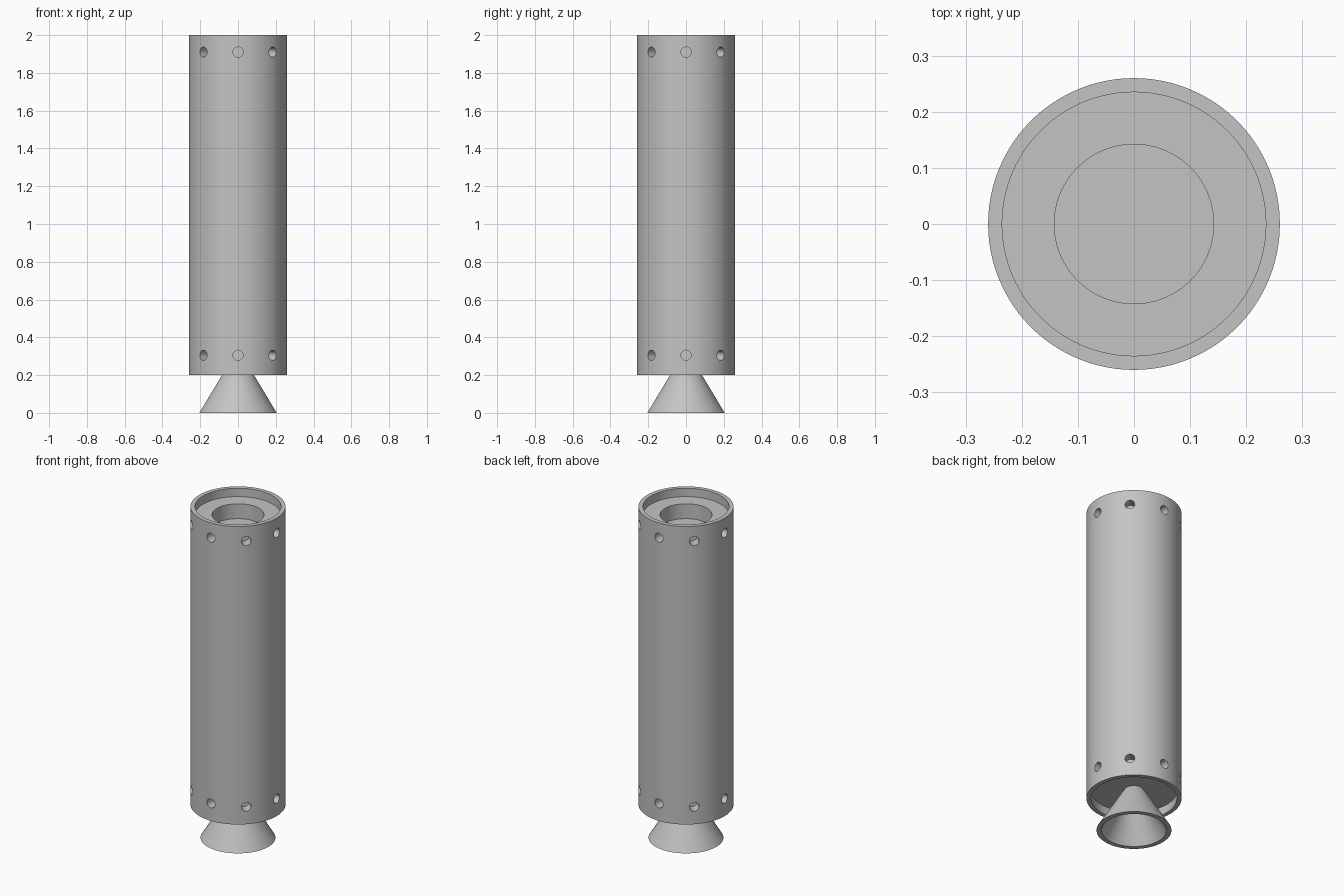
import bpy, bmesh
from math import radians
from mathutils import Matrix, Vector

cube = bpy.data.objects.get("Cube")
if cube:
    bpy.data.objects.remove(cube, do_unlink=True)

GREY = (0.55, 0.55, 0.55, 1)
metal = bpy.data.materials.new("light_grey_metal")
metal.use_nodes = True
metal.diffuse_color = GREY
metal.node_tree.nodes["Principled BSDF"].inputs["Base Color"].default_value = GREY

R_OUT, R_IN, R_BORE = 0.26, 0.235, 0.142
BOTTOM, TOP, RECESS, PLUG = 0.2, 2.0, 0.05, 0.11


def make_object(name, bm):
    bmesh.ops.recalc_face_normals(bm, faces=bm.faces)
    mesh = bpy.data.meshes.new(name)
    bm.to_mesh(mesh)
    bm.free()
    mesh.materials.append(metal)
    obj = bpy.data.objects.new(name, mesh)
    bpy.context.collection.objects.link(obj)
    return obj


def lathe(name, profile, steps=96):
    """Turn a closed (radius, height) profile about the z axis."""
    bm = bmesh.new()
    verts = [bm.verts.new((r, 0, z)) for r, z in profile]
    edges = [bm.edges.new((a, b)) for a, b in zip(verts, verts[1:] + verts[:1])]
    bmesh.ops.spin(bm, geom=verts + edges, cent=(0, 0, 0), axis=(0, 0, 1),
                   angle=radians(360), steps=steps)
    bmesh.ops.remove_doubles(bm, verts=bm.verts, dist=1e-5)
    # Drop slivers left on the axis
    axis_edges = [e for e in bm.edges if all(v.co.xy.length < 1e-4 for v in e.verts)]
    bmesh.ops.delete(bm, geom=axis_edges, context='EDGES')
    return make_object(name, bm)


# Outer tube, with edge loops framing the screw rows
tube = lathe("body_tube", [
    (R_OUT, BOTTOM), (R_OUT, 0.38), (R_OUT, 1.82), (R_OUT, TOP),
    (R_IN, TOP), (R_IN, 1.82), (R_IN, 0.38), (R_IN, BOTTOM)])

# Recessed closures: the upper one has a blind bore
z = TOP - RECESS
upper = lathe("upper_closure", [
    (0, z - 0.09), (R_BORE, z - 0.09), (R_BORE, z), (R_IN, z),
    (R_IN, z - PLUG), (0, z - PLUG)])
z = BOTTOM + RECESS
lower = lathe("lower_closure", [(0, z), (R_IN, z), (R_IN, z + PLUG), (0, z + PLUG)])

# Hollow flared nozzle
nozzle = lathe("nozzle", [
    (0.205, 0), (0.055, z), (0, z), (0, z - 0.01), (0.034, z - 0.01), (0.178, 0)])

# Radial screw holes: two rows of eight
bm = bmesh.new()
for height in (0.305, 1.91):
    for k in range(8):
        m = (Matrix.Rotation(radians(45 * k), 4, 'Z')
             @ Matrix.Translation(Vector((0.25, 0, height)))
             @ Matrix.Rotation(radians(90), 4, 'Y'))
        bmesh.ops.create_cone(bm, cap_ends=True, segments=24, radius1=0.027,
                              radius2=0.027, depth=0.1, matrix=m)
cutter = make_object("screw_hole_cutter", bm)
cutter.hide_render = True

for obj in (tube, upper, lower):
    mod = obj.modifiers.new("screw_holes", 'BOOLEAN')
    mod.operation = 'DIFFERENCE'
    mod.solver = 'EXACT'
    mod.object = cutter
    bpy.context.view_layer.objects.active = obj
    bpy.ops.object.modifier_apply(modifier=mod.name)
bpy.data.objects.remove(cutter, do_unlink=True)

# Smooth shading with crisp edges
bpy.ops.object.select_all(action='DESELECT')
for obj in (tube, upper, lower, nozzle):
    obj.select_set(True)
bpy.context.view_layer.objects.active = tube
bpy.ops.object.shade_smooth_by_angle(angle=radians(30))
